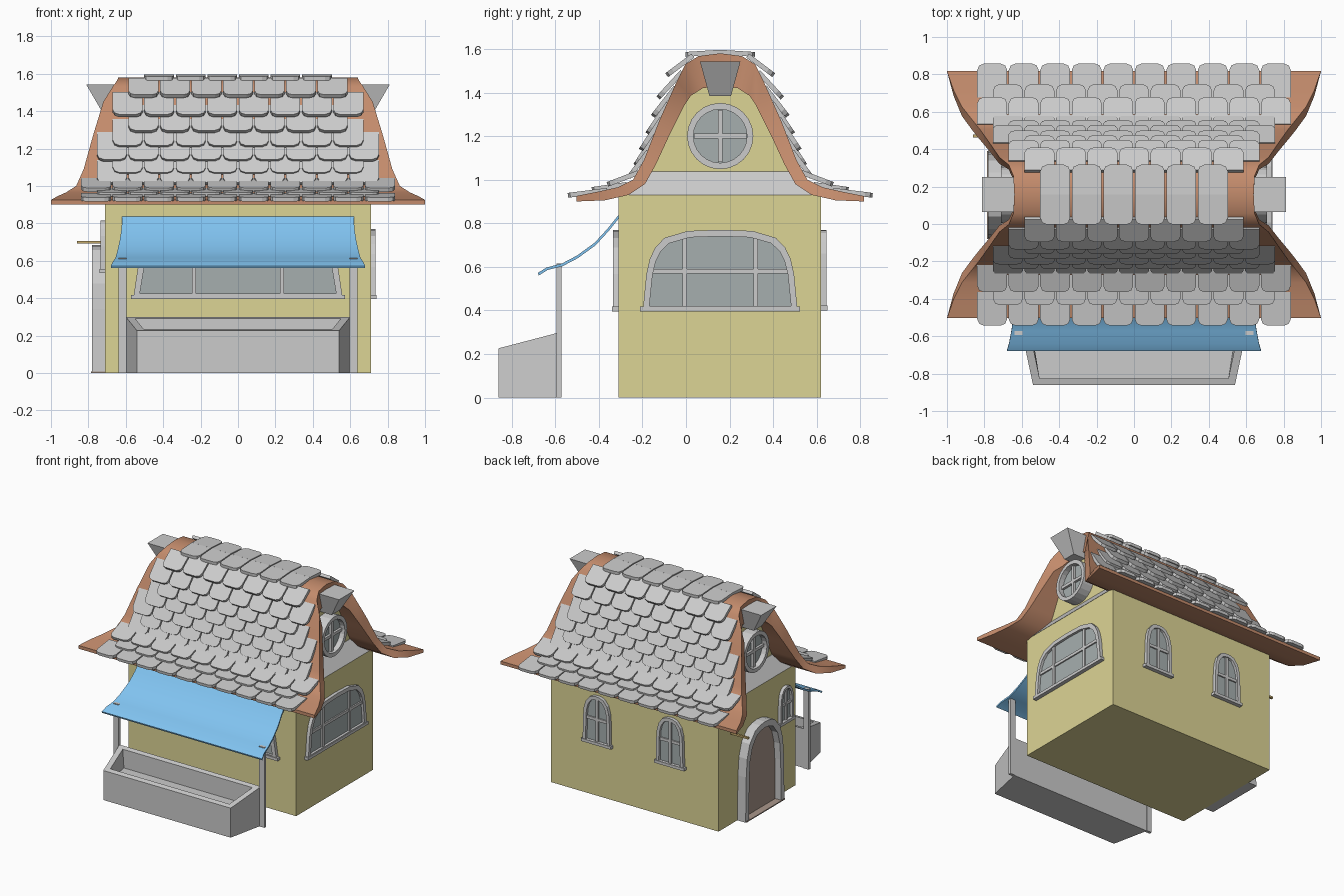
import bpy, bmesh, math
from mathutils import Vector

if "Cube" in bpy.data.objects:
    bpy.data.objects.remove(bpy.data.objects["Cube"])

CY = 0.157  # ridge line in y


def material(name, rgb):
    m = bpy.data.materials.new(name)
    m.diffuse_color = (*rgb, 1)
    m.use_nodes = True
    m.node_tree.nodes["Principled BSDF"].inputs["Base Color"].default_value = m.diffuse_color
    return m


YELLOW = material("wall_yellow", (0.72, 0.66, 0.30))
BROWN = material("roof_brown", (0.55, 0.26, 0.15))
BLUE = material("awning_blue", (0.22, 0.55, 0.88))
GLASS = material("window_glass", (0.38, 0.43, 0.43))
WOOD = material("door_wood", (0.40, 0.31, 0.26))
BRASS = material("bracket_brass", (0.55, 0.40, 0.15))


def build(name, verts, faces, mat=None, smooth=False):
    bm = bmesh.new()
    vs = [bm.verts.new(v) for v in verts]
    for f in faces:
        bm.faces.new([vs[i] for i in f])
    bmesh.ops.recalc_face_normals(bm, faces=bm.faces)
    me = bpy.data.meshes.new(name)
    bm.to_mesh(me)
    bm.free()
    ob = bpy.data.objects.new(name, me)
    bpy.context.collection.objects.link(ob)
    if mat:
        me.materials.append(mat)
    if smooth:
        bpy.ops.object.select_all(action='DESELECT')
        ob.select_set(True)
        bpy.context.view_layer.objects.active = ob
        bpy.ops.object.shade_smooth_by_angle(angle=math.radians(40))
    return ob


def loft(name, loops, mat=None, smooth=False, closed=False):
    """Skin a sequence of equal closed loops; cap the ends unless closed."""
    n, k = len(loops[0]), len(loops)
    faces = []
    for a in range(k if closed else k - 1):
        b = (a + 1) % k
        for i in range(n):
            j = (i + 1) % n
            faces.append((a * n + i, a * n + j, b * n + j, b * n + i))
    if not closed:
        faces += [tuple(range(n)), tuple(range((k - 1) * n, k * n))]
    return build(name, [v for l in loops for v in l], faces, mat, smooth)


def box(name, x0, x1, y0, y1, z0, z1, mat=None):
    return loft(name, [[(x0, y0, z), (x1, y0, z), (x1, y1, z), (x0, y1, z)] for z in (z0, z1)], mat)


# Wall frames: u along the wall, z up, n outwards
def front(u, z, n): return (u, -0.31 - n, z)
def back(u, z, n): return (-u, 0.62 + n, z)
def right(u, z, n): return (0.71 + n, CY + u, z)
def left(u, z, n): return (-0.71 - n, CY - u, z)
def gable_right(u, z, n): return (0.62 + n, CY + u, z)
def gable_left(u, z, n): return (-0.62 - n, CY - u, z)


def slab(name, wall, pts, n0, n1, mat=None):
    return loft(name, [[wall(u, z, n) for u, z in pts] for n in (n0, n1)], mat)


def bar(name, wall, u0, u1, z0, z1, n0, n1):
    return slab(name, wall, [(u0, z0), (u1, z0), (u1, z1), (u0, z1)], n0, n1)


def ring(name, wall, outer, inner, n0, n1):
    return loft(name, [[wall(u, z, n) for u, z in pts] for pts, n in
                       ((outer, n0), (outer, n1), (inner, n1), (inner, n0))], closed=True)


WIDE = [(1, 0), (.955, .45), (.91, .64), (.84, .78), (.72, .9), (.42, .985), (0, 1)]
TALL = [(1, 0), (.97, .5), (.92, .7), (.78, .85), (.5, .96), (.25, .99), (0, 1)]


def arch(shape, uc, w, z0, z1):
    half = [(u * w, z0 + t * (z1 - z0)) for u, t in shape]
    return [(uc + u, z) for u, z in half] + [(uc - u, z) for u, z in half[-2::-1]]


def window(name, wall, shape, uc, w, z0, z1, f, mullions, cross):
    inner = arch(shape, uc, w - f, z0 + f * .7, z1 - f)
    ring(name + "_frame", wall, arch(shape, uc, w, z0, z1), inner, -0.02, 0.025)
    slab(name + "_glass", wall, inner, -0.02, 0.006, GLASS)
    for m in mullions:
        bar(name + "_mullion", wall, uc + m - .011, uc + m + .011, z0 + .01, z1 - f * .8, 0, 0.018)
    bar(name + "_crossbar", wall, uc - w * .94, uc + w * .94, cross - .011, cross + .011, 0, 0.016)
    bar(name + "_sill", wall, uc - w - .012, uc + w + .012, z0 - .005, z0 + .017, 0, 0.03)


# Roof shell: (distance, z, half length) outside, (distance, z) inside
OUT = [(0, 1.58, .64), (.10, 1.567, .645), (.16, 1.53, .67), (.2, 1.45, .72), (.28, 1.27, .775),
       (.35, 1.09, .825), (.40, 1.0, .865), (.47, .965, .92), (.56, .945, .965), (.66, .925, 1.0)]
INN = [(0, 1.43), (.08, 1.42), (.135, 1.385), (.165, 1.34), (.235, 1.2),
       (.295, 1.07), (.345, .98), (.42, .93), (.53, .905), (.66, .90)]
loops = []
for s, order in ((-1, range(9, -1, -1)), (1, range(1, 10))):
    for i in order:
        (d, z, h), (e, q) = OUT[i], INN[i]
        loops.append([(-h, CY + s * d, z), (h, CY + s * d, z), (h, CY + s * e, q), (-h, CY + s * e, q)])
loft("roof", loops, BROWN, smooth=True)

# Walls and gable
box("walls", -0.71, 0.71, -0.31, 0.62, 0, 0.93, YELLOW)
half = [(.42, .90)] + INN[7::-1]
outline = half + [(-d, z) for d, z in half[-2::-1]]
loft("gable", [[(x, CY + d, z) for d, z in outline] for x in (-.62, .62)], YELLOW)

# Roof tiles: count, upper end (distance, z), lower end (distance, z)
ROWS = [(6, 0, 1.592, .16, 1.582), (7, .13, 1.575, .25, 1.485), (8, .18, 1.50, .29, 1.38),
        (7, .21, 1.43, .315, 1.295), (8, .245, 1.355, .34, 1.215), (9, .275, 1.285, .37, 1.14),
        (8, .305, 1.21, .395, 1.07), (9, .335, 1.135, .425, 1.015), (10, .375, 1.04, .52, .985),
        (9, .43, .985, .59, .962), (10, .52, .958, .70, .935)]
verts, faces = [], []
for n, d0, z0, d1, z1 in ROWS:
    a = Vector((d1 - d0, z1 - z0))
    L = a.length
    a.normalize()
    nrm = Vector((-a.y, a.x))
    w, r = 0.08, 0.035
    side = [(w, 0.0), (w, L - r), (w - r * .3, L - r * .3), (w - r, L)]
    tile = side + [(-u, v) for u, v in reversed(side)]
    k = len(tile)
    for s in (-1, 1):
        for c in range(n):
            xc = (c - (n - 1) / 2) * 0.1685
            b = len(verts)
            for off in (-0.018, 0.004):
                for u, v in tile:
                    p = Vector((d0, z0)) + a * v + nrm * off
                    verts.append((xc + u, CY + s * p.x, p.y))
            faces += [tuple(range(b, b + k)), tuple(range(b + k, b + 2 * k))]
            faces += [(b + i, b + (i + 1) % k, b + k + (i + 1) % k, b + k + i) for i in range(k)]
build("roof_tiles", verts, faces)

# Gable ends: sloped ledge, round window, keystone
for tag, s, wall in (("right", 1, gable_right), ("left", -1, gable_left)):
    loft("gable_ledge_" + tag, [[(s * x, CY + y * q, z) for x, q in ((.5, -1), (.5, 1), (xo, 1), (xo, -1))]
                                for y, xo, z in ((.465, .712, .93), (.355, .622, 1.037))])
    circ = [(math.cos(i * math.tau / 24), math.sin(i * math.tau / 24)) for i in range(24)]
    disc = lambda r: [(r * c, 1.2 + r * t) for c, t in circ]
    ring("round_window_frame_" + tag, wall, disc(.152), disc(.123), -.02, .09)
    slab("round_window_glass_" + tag, wall, disc(.125), -.02, .05, GLASS)
    bar("round_window_upright_" + tag, wall, -.011, .011, 1.08, 1.32, .04, .07)
    bar("round_window_crossbar_" + tag, wall, -.12, .12, 1.189, 1.211, .04, .068)
    loft("keystone_" + tag, [[(s * .58, CY - h, z), (s * xo, CY - h, z), (s * xo, CY + h, z), (s * .58, CY + h, z)]
                             for h, xo, z in ((.05, .72, 1.385), (.093, .812, 1.543))])

# Windows
window("front_window", front, WIDE, 0, .56, .40, .77, .035, (-.235, .235), .58)
window("side_window", right, WIDE, 0, .355, .40, .77, .03, (-.163, .163), .58)
for u in (-.31, .31):
    window("back_window", back, TALL, u, .115, .405, .77, .025, (0,), .59)
window("door_side_window", left, TALL, .337, .08, .54, .815, .02, (0,), .68)

# Door, surround, step and bracket
outer = arch(TALL, 0, .235, 0, .685)
inner = arch(TALL, 0, .195, 0.001, .64)
ring("door_frame", left, outer, inner, -.02, .07)
slab("door", left, inner, -.02, .02, WOOD)
box("door_step", -.785, -.70, -.08, .39, 0, .008, WOOD)
box("bracket_arm", -.86, -.70, .462, .478, .692, .706, BRASS)

# Awning: (y, z, half width)
AWN = [(-.30, .85, .62), (-.36, .775, .622), (-.42, .71, .632), (-.50, .652, .645),
       (-.57, .615, .655), (-.64, .597, .668), (-.68, .572, .68)]
loft("awning", [[(-h, y, z), (h, y, z), (h, y + .004, z - .012), (-h, y + .004, z - .012)]
                for y, z, h in AWN], BLUE, smooth=True)
for s in (-1, 1):
    box("awning_post", s * .618 - .022, s * .618 + .022, -.594, -.572, 0, .615)


# Planter: tapered trough with a sloping rim and open top
def rect(yb, yf, hb, hf, zb, zf):
    return [(-hb, yb, zb), (hb, yb, zb), (hf, yf, zf), (-hf, yf, zf)]


loft("planter", [rect(-.577, -.86, .6, .54, 0, 0), rect(-.577, -.86, .6, .54, .30, .226),
                 rect(-.61, -.825, .55, .505, .291, .235), rect(-.61, -.825, .54, .505, .15, .15)])
